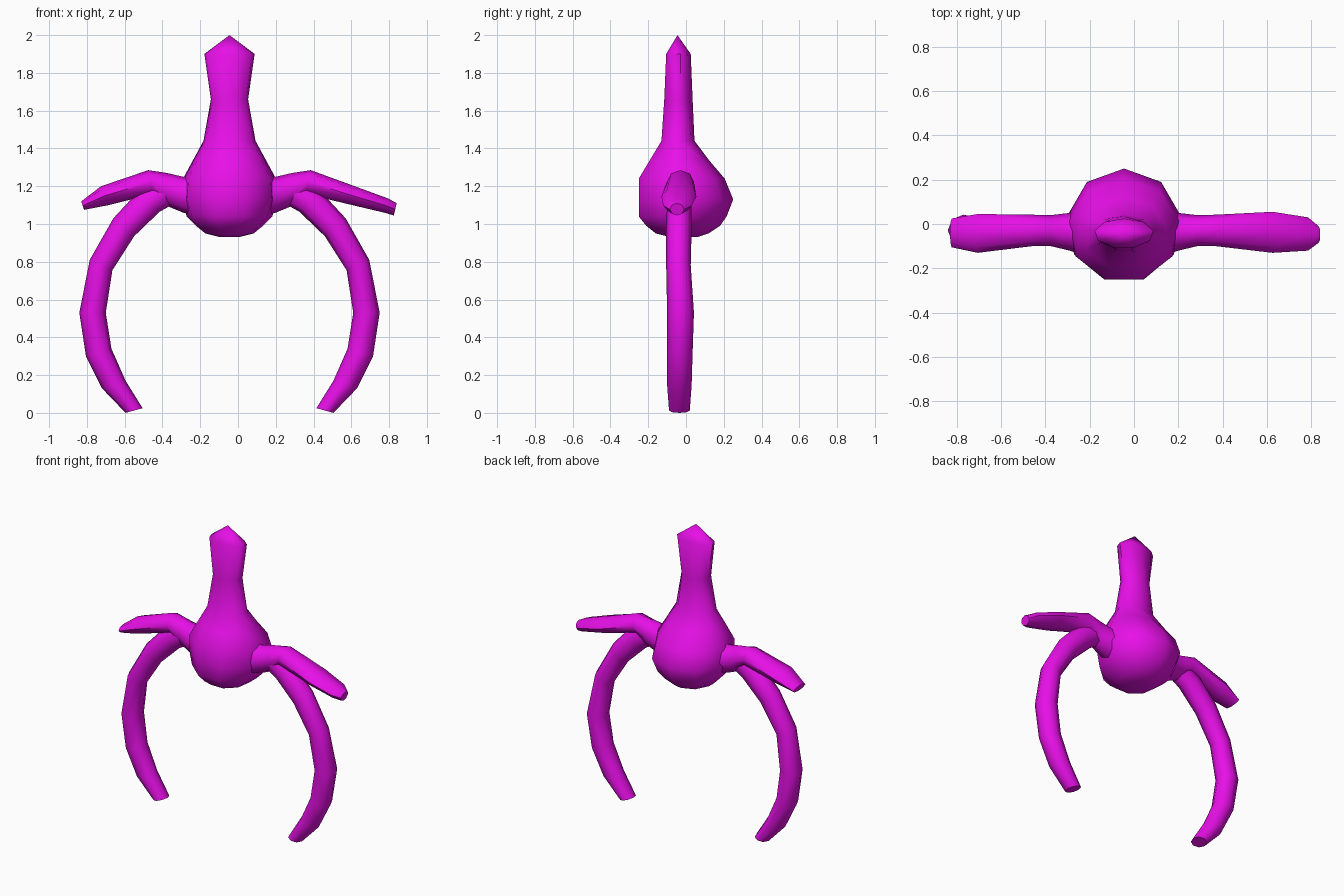
import bpy
import bmesh
from math import sin, cos, pi, radians
from mathutils import Vector

old = bpy.data.objects.get("Cube")
if old:
    bpy.data.objects.remove(old)

COLOUR = (0.8, 0.005, 0.8, 1)
magenta = bpy.data.materials.new("magenta")
magenta.use_nodes = True
magenta.diffuse_color = COLOUR
magenta.node_tree.nodes["Principled BSDF"].inputs["Base Color"].default_value = COLOUR

MID_X = -0.045


def loft(name, rings):
    """Skin a list of equal rings of points and cap both ends."""
    bm = bmesh.new()
    loops = [[bm.verts.new(p) for p in ring] for ring in rings]
    n = len(loops[0])
    for a, b in zip(loops, loops[1:]):
        for i in range(n):
            j = (i + 1) % n
            bm.faces.new((a[i], a[j], b[j], b[i]))
    bm.faces.new(loops[0])
    bm.faces.new(loops[-1])
    bmesh.ops.remove_doubles(bm, verts=bm.verts, dist=0.0005)
    bmesh.ops.recalc_face_normals(bm, faces=bm.faces)
    mesh = bpy.data.meshes.new(name)
    bm.to_mesh(mesh)
    bm.free()
    obj = bpy.data.objects.new(name, mesh)
    bpy.context.collection.objects.link(obj)
    mesh.materials.append(magenta)
    bpy.ops.object.select_all(action="DESELECT")
    obj.select_set(True)
    bpy.context.view_layer.objects.active = obj
    bpy.ops.object.shade_smooth_by_angle(angle=radians(55))
    return obj


def body_ring(z, half_x, front, back, n=9):
    """Ring with a flat front edge and a point at the back."""
    low = cos(pi / n)
    pts = []
    for i in range(n):
        a = 2 * pi * i / n
        t = (cos(a) + low) / (1 + low)
        pts.append((MID_X + half_x * sin(a), front + (back - front) * t, z))
    return pts


def limb(name, sections, side=1, n=8):
    """Tube through sections: outer x, z, inner x, z, front y, back y."""
    rings = []
    for ox, oz, ix, iz, front, back in sections:
        outer = Vector((MID_X + side * ox, 0, oz))
        inner = Vector((MID_X + side * ix, 0, iz))
        mid, half = (outer + inner) / 2, (outer - inner) / 2
        y_mid, y_half = (front + back) / 2, (back - front) / 2
        ring = []
        for i in range(n):
            a = 2 * pi * i / n
            ring.append(mid + half * cos(a) + Vector((0, y_mid + y_half * sin(a), 0)))
        rings.append(ring)
    return loft(name, rings)


# Bulbous body drawn up into a long neck with a pointed tip
loft("body_and_neck", [body_ring(*r) for r in [
    (0.93, 0.05, -0.08, 0.06),
    (0.95, 0.13, -0.16, 0.12),
    (0.99, 0.18, -0.21, 0.18),
    (1.04, 0.23, -0.25, 0.215),
    (1.13, 0.26, -0.25, 0.25),
    (1.24, 0.25, -0.25, 0.205),
    (1.34, 0.195, -0.19, 0.12),
    (1.44, 0.14, -0.13, 0.045),
    (1.66, 0.10, -0.115, 0.035),
    (1.90, 0.135, -0.105, 0.025),
    (2.00, 0.0, -0.045, -0.045),
]])

# Upper arms: shared shoulder, then a different tip on each side
shoulder = [
    (0.10, 1.27, 0.10, 1.02, -0.17, 0.11),
    (0.245, 1.25, 0.245, 1.06, -0.12, 0.05),
    (0.33, 1.27, 0.33, 1.095, -0.10, 0.04),
    (0.43, 1.285, 0.40, 1.16, -0.10, 0.042),
]
limb("left_arm", shoulder + [
    (0.69, 1.19, 0.65, 1.10, -0.13, 0.055),
    (0.84, 1.135, 0.82, 1.06, -0.12, 0.03),
    (0.885, 1.11, 0.87, 1.045, -0.085, -0.01),
], 1)
limb("right_arm", shoulder + [
    (0.68, 1.20, 0.64, 1.10, -0.13, 0.045),
    (0.785, 1.12, 0.77, 1.075, -0.105, 0.025),
], -1)

# Long legs bowing outward and curling in at the feet
leg = [
    (0.40, 1.22, 0.27, 1.12, -0.09, 0.02),
    (0.49, 1.165, 0.37, 1.065, -0.10, 0.03),
    (0.615, 1.03, 0.505, 0.935, -0.105, 0.03),
    (0.74, 0.81, 0.62, 0.755, -0.105, 0.025),
    (0.795, 0.53, 0.655, 0.53, -0.10, 0.042),
    (0.76, 0.30, 0.625, 0.34, -0.10, 0.035),
    (0.675, 0.13, 0.55, 0.17, -0.10, 0.03),
    (0.55, 0.0, 0.46, 0.025, -0.09, 0.02),
]
for name, side in (("left_leg", 1), ("right_leg", -1)):
    limb(name, leg, side)
